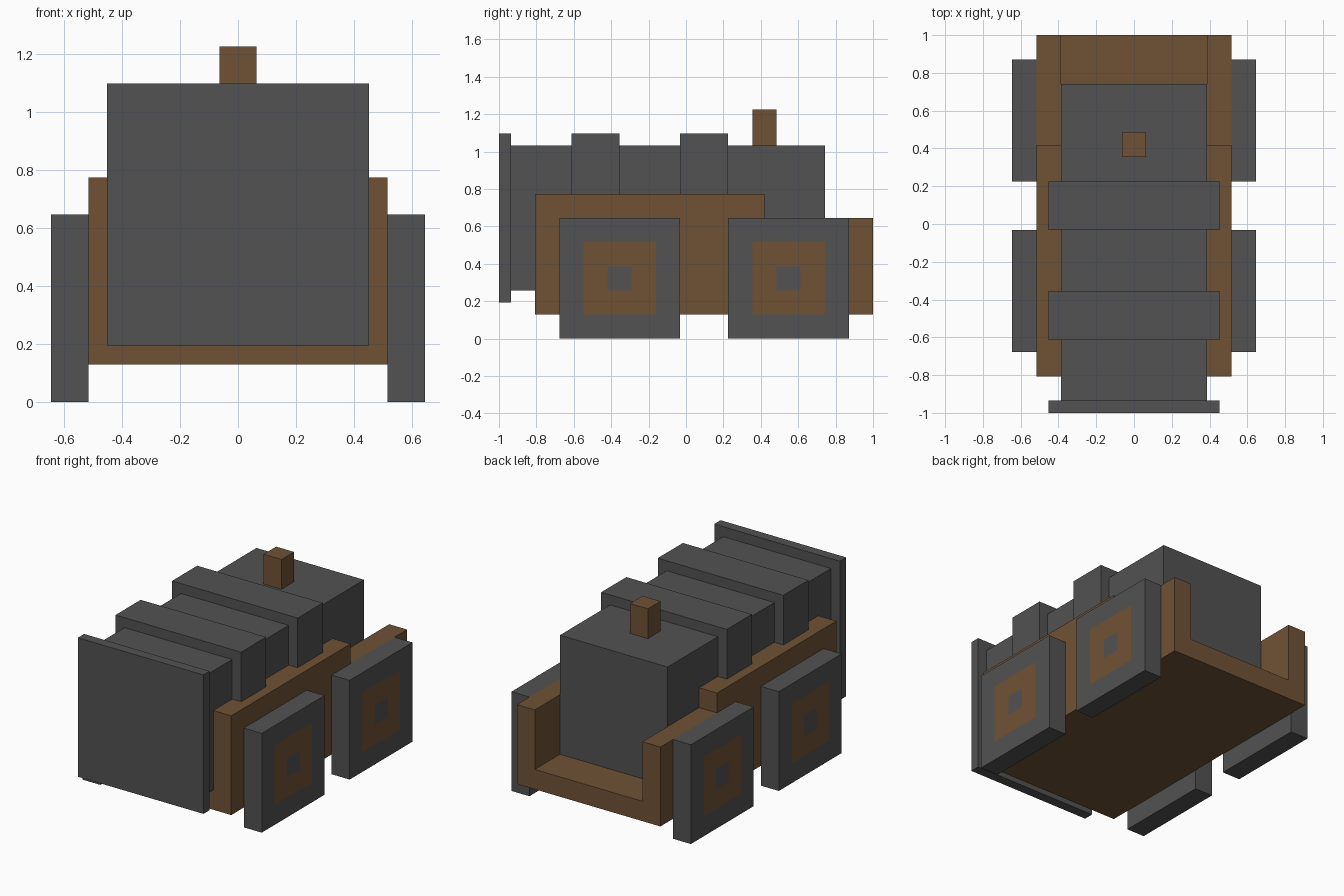
import bpy, bmesh

cube = bpy.data.objects.get("Cube")
if cube:
    bpy.data.objects.remove(cube, do_unlink=True)

U = 2 / 31  # one block unit; the model is 31 units long


def material(name, rgb):
    m = bpy.data.materials.new(name)
    m.use_nodes = True
    m.diffuse_color = (*rgb, 1)
    bsdf = m.node_tree.nodes["Principled BSDF"]
    bsdf.inputs["Base Color"].default_value = (*rgb, 1)
    bsdf.inputs["Roughness"].default_value = 0.8
    return m


IRON = material("dark iron", (0.084, 0.084, 0.084))
WOOD = material("brown wood", (0.162, 0.084, 0.036))


def prism(name, profile, x0, x1, *mats):
    """Extrude a (y, z) outline along x; all sizes are in block units."""
    bm = bmesh.new()
    face = bm.faces.new([bm.verts.new((x0 * U, y * U, z * U)) for y, z in profile])
    ext = bmesh.ops.extrude_face_region(bm, geom=[face])
    verts = [g for g in ext["geom"] if isinstance(g, bmesh.types.BMVert)]
    bmesh.ops.translate(bm, verts=verts, vec=((x1 - x0) * U, 0, 0))
    bmesh.ops.recalc_face_normals(bm, faces=bm.faces)
    mesh = bpy.data.meshes.new(name)
    for m in mats:
        mesh.materials.append(m)
    obj = bpy.data.objects.new(name, mesh)
    bpy.context.collection.objects.link(obj)
    return obj, bm


def finish(obj, bm):
    bm.to_mesh(obj.data)
    bm.free()


def box(name, x0, x1, y0, y1, z0, z1, mat):
    finish(*prism(name, [(y0, z0), (y1, z0), (y1, z1), (y0, z1)], x0, x1, mat))


def wheel(name, side, y0):
    """Square wheel whose outer face has an inset wooden panel and iron hub."""
    outline = [(y0, 0), (y0 + 10, 0), (y0 + 10, 10), (y0, 10)]
    obj, bm = prism(name, outline, side * 8, side * 10, IRON, WOOD)
    outer = max(bm.faces, key=lambda f: f.calc_center_median().x * side)
    outer.material_index = 1
    for ring_index, centre_index in ((0, 1), (1, 0)):
        ring = bmesh.ops.inset_region(bm, faces=[outer], thickness=2 * U, use_even_offset=True)
        for f in ring["faces"]:
            f.material_index = ring_index
        outer.material_index = centre_index
    finish(obj, bm)


# Barrel with muzzle plate, reinforcing bands and fuse
box("barrel", -6, 6, -14.5, 11.5, 4, 16, IRON)
box("muzzle_plate", -7, 7, -15.5, -14.5, 3, 17, IRON)
for label, y in (("front", -9.5), ("rear", -0.5)):
    box(label + "_band", -7, 7, y, y + 4, 3, 17, IRON)
box("fuse", -1, 1, 5.5, 7.5, 16, 19, WOOD)

# Carriage: floor and stepped side rails
box("carriage_floor", -6, 6, -12.5, 15.5, 2, 4, WOOD)
rail = [(-12.5, 2), (15.5, 2), (15.5, 10), (6.5, 10), (6.5, 12), (-12.5, 12)]
for label, side in (("left", 1), ("right", -1)):
    finish(*prism(label + "_rail", rail, side * 6, side * 8, WOOD))
    wheel(label + "_front_wheel", side, -10.5)
    wheel(label + "_rear_wheel", side, 3.5)
